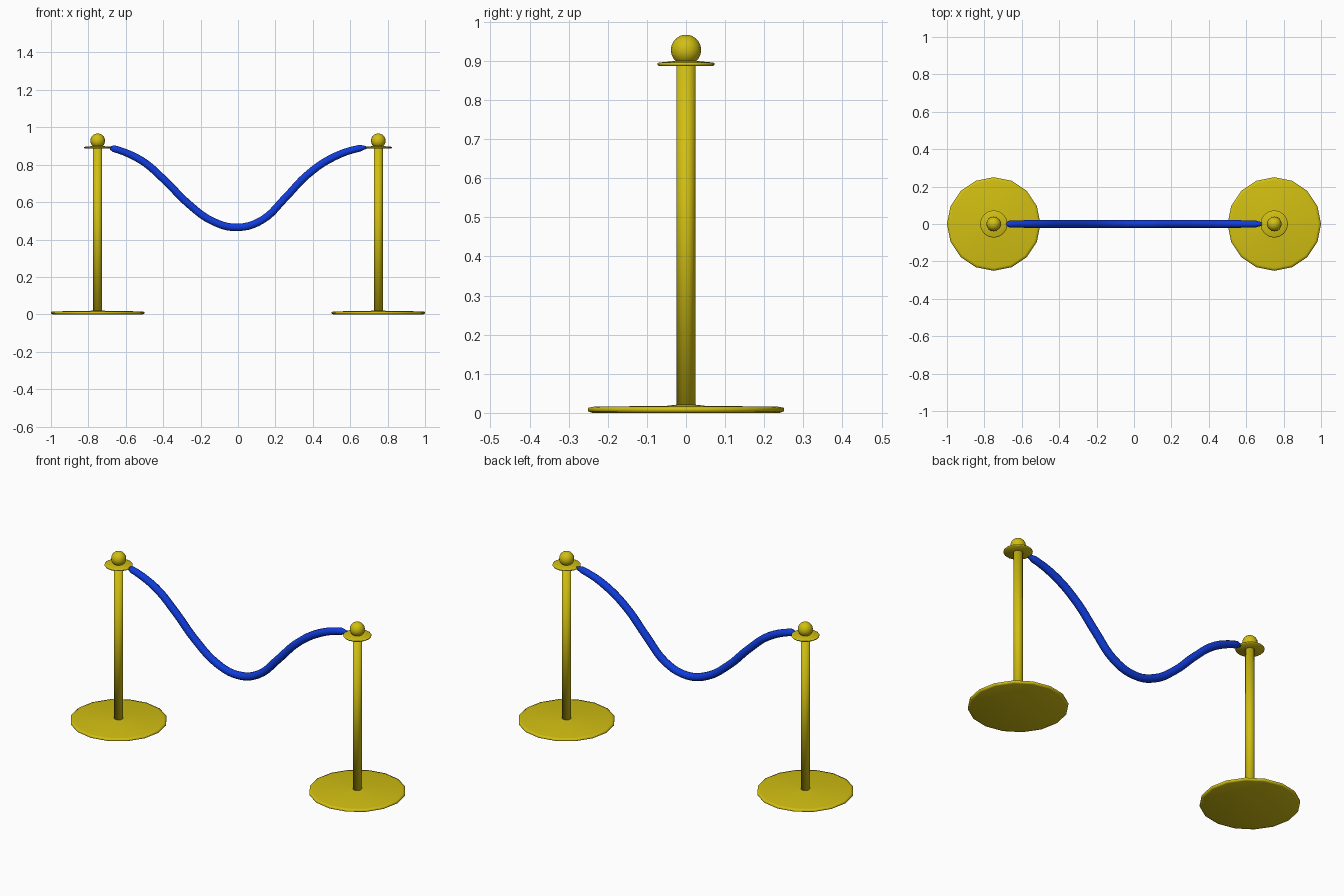
import bpy
import math
from mathutils import Vector

cube = bpy.data.objects.get("Cube")
if cube:
    bpy.data.objects.remove(cube, do_unlink=True)


def material(name, rgb):
    mat = bpy.data.materials.new(name)
    mat.use_nodes = True
    color = (*rgb, 1.0)
    mat.diffuse_color = color
    mat.node_tree.nodes["Principled BSDF"].inputs["Base Color"].default_value = color
    return mat


def lathe(name, profile, x, mat, sides=16):
    """Turn an (r, z) profile around a vertical axis at x; ends are on the axis."""
    verts, faces, rings = [], [], []
    for r, z in profile:
        count = sides if r > 0 else 1
        rings.append((len(verts), count))
        for i in range(count):
            a = math.tau * i / sides
            verts.append((r * math.cos(a), r * math.sin(a), z))
    for (a, na), (b, nb) in zip(rings, rings[1:]):
        for i in range(sides):
            j = (i + 1) % sides
            face = [a + i % na, a + j % na, b + j % nb, b + i % nb]
            faces.append(list(dict.fromkeys(face)))
    mesh = bpy.data.meshes.new(name)
    mesh.from_pydata(verts, [], faces)
    mesh.materials.append(mat)
    mesh.shade_smooth()
    obj = bpy.data.objects.new(name, mesh)
    obj.location.x = x
    bpy.context.collection.objects.link(obj)
    return obj


gold = material("polished gold", (0.64, 0.52, 0.006))
blue = material("blue rope", (0.005, 0.045, 0.72))

# Profiles: weighted foot, pole, collar and round finial
foot = [(0, 0), (0.24, 0), (0.25, 0.004), (0.25, 0.013), (0.235, 0.016),
        (0.05, 0.018), (0.024, 0.021), (0, 0.021)]
pole = [(0, 0.015), (0.024, 0.015), (0.024, 0.89), (0, 0.89)]
collar = [(0, 0.887), (0.07, 0.887), (0.073, 0.89), (0.073, 0.894),
          (0.068, 0.896), (0.025, 0.9), (0, 0.9)]
steps = 10
finial = [(0, 0.889)]
for k in range(1, steps):
    a = math.pi * k / steps
    finial.append((0.039 * math.sin(a), 0.928 - 0.039 * math.cos(a)))
finial.append((0, 0.967))

for side, x in (("left", 0.75), ("right", -0.75)):
    for part, profile in (("foot", foot), ("pole", pole),
                          ("collar", collar), ("finial", finial)):
        lathe(f"{side}_{part}", profile, x, gold)

# Hanging rope, narrowed at both ends where it meets the collars
path = [(-0.685, 0.888, 0.4), (-0.665, 0.886, 0.9), (-0.52, 0.825, 1),
        (-0.39, 0.715, 1), (-0.27, 0.595, 1), (-0.13, 0.495, 1),
        (0, 0.465, 1), (0.13, 0.505, 1), (0.25, 0.62, 1),
        (0.37, 0.745, 1), (0.51, 0.84, 1), (0.65, 0.888, 0.9),
        (0.685, 0.892, 0.4)]
curve = bpy.data.curves.new("rope", "CURVE")
curve.dimensions = "3D"
curve.bevel_depth = 0.021
curve.bevel_resolution = 3
curve.resolution_u = 5
curve.use_fill_caps = True
spline = curve.splines.new("BEZIER")
spline.bezier_points.add(len(path) - 1)
for point, (x, z, r) in zip(spline.bezier_points, path):
    point.co = Vector((x, 0, z))
    point.radius = r
    point.handle_left_type = point.handle_right_type = "AUTO"
curve.materials.append(blue)
rope = bpy.data.objects.new("rope", curve)
bpy.context.collection.objects.link(rope)
bpy.ops.object.select_all(action="DESELECT")
rope.select_set(True)
bpy.context.view_layer.objects.active = rope
bpy.ops.object.convert(target="MESH")
bpy.ops.object.shade_smooth()
